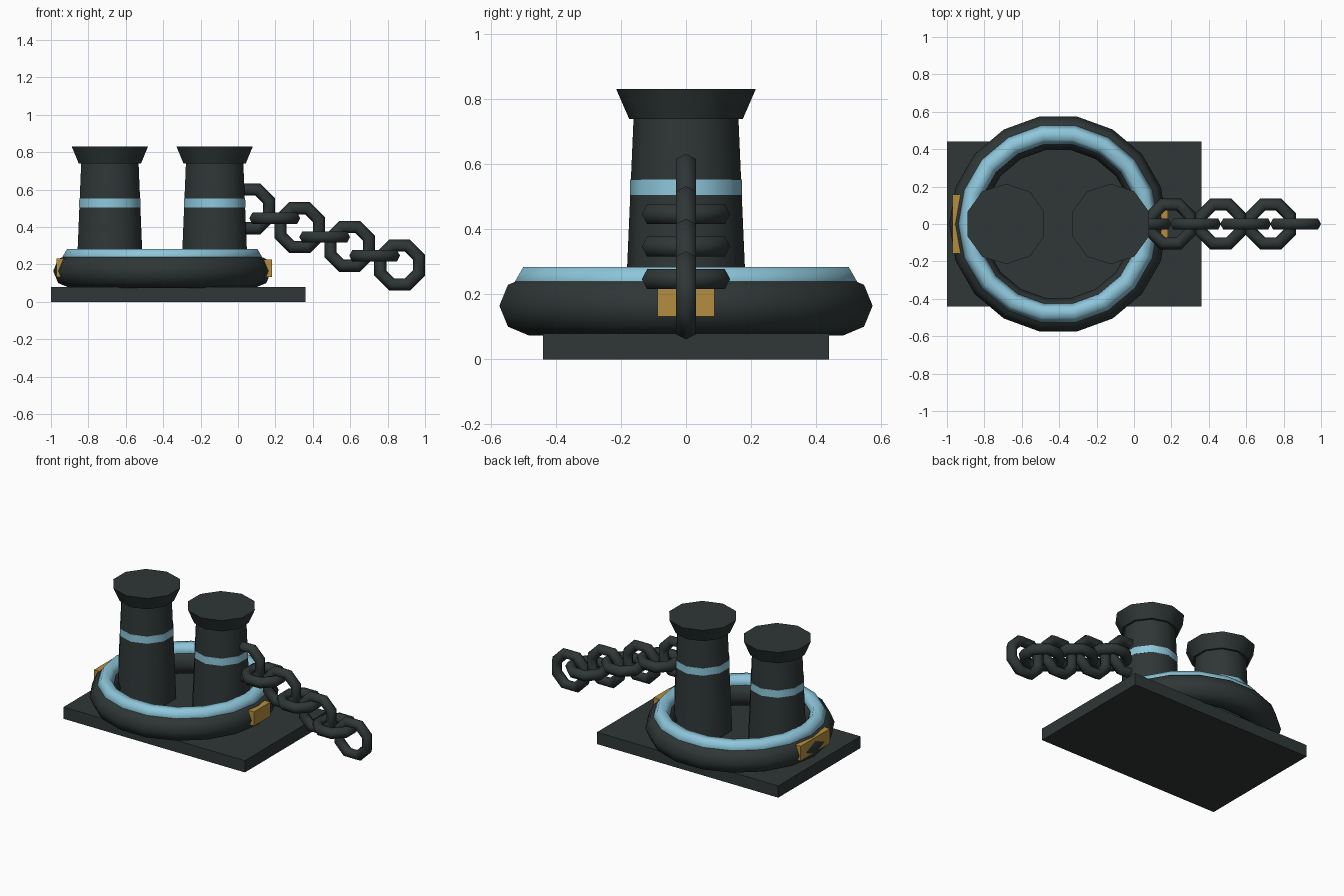
import bpy
from math import pi, radians

cube = bpy.data.objects.get("Cube")
if cube:
    bpy.data.objects.remove(cube, do_unlink=True)


def material(name, rgb):
    m = bpy.data.materials.new(name)
    m.use_nodes = True
    color = (*rgb, 1.0)
    m.diffuse_color = color
    m.node_tree.nodes["Principled BSDF"].inputs["Base Color"].default_value = color
    return m


IRON = material("dark iron", (0.028, 0.038, 0.037))
BLUE = material("pale blue", (0.27, 0.57, 0.71))
GOLD = material("dull gold", (0.46, 0.27, 0.05))


def finish(name, mat):
    ob = bpy.context.object
    ob.name = name
    ob.data.materials.append(mat)
    return ob


def box(name, low, high, mat):
    center = [(a + b) / 2 for a, b in zip(low, high)]
    bpy.ops.mesh.primitive_cube_add(size=1, location=center)
    ob = finish(name, mat)
    ob.scale = [b - a for a, b in zip(low, high)]
    bpy.ops.object.transform_apply(location=False, rotation=False, scale=True)
    return ob


def drum(name, x, z0, z1, r0, r1, mat):
    bpy.ops.mesh.primitive_cone_add(vertices=10, radius1=r0, radius2=r1,
                                    depth=z1 - z0, location=(x, 0, (z0 + z1) / 2))
    bpy.ops.object.shade_smooth_by_angle(angle=radians(40))
    return finish(name, mat)


def ring(name, loc, major, minor, sides, tube_sides, mat, rot=(0, 0, 0)):
    bpy.ops.mesh.primitive_torus_add(major_radius=major, minor_radius=minor,
                                     major_segments=sides, minor_segments=tube_sides,
                                     location=loc, rotation=rot)
    bpy.ops.object.shade_smooth()
    return finish(name, mat)


# Base plate
box("base_plate", (-1, -0.44, 0), (0.36, 0.44, 0.08), IRON)

# Large ring with blue rim, and gold clasps at its ends
RING_X = -0.405
ring("outer_ring", (RING_X, 0, 0.165), 0.492, 0.091, 18, 8, IRON)
ring("blue_rim", (RING_X, 0, 0.24), 0.483, 0.051, 18, 6, BLUE)
box("left_clasp", (0.08, -0.088, 0.132), (0.182, 0.088, 0.228), GOLD)
box("right_clasp", (-0.97, -0.157, 0.132), (-0.89, 0.157, 0.232), GOLD)

# Two bollard posts with flared heads and blue bands
for side, x in (("left", -0.125), ("right", -0.685)):
    drum(side + "_post", x, 0.08, 0.75, 0.19, 0.161, IRON)
    drum(side + "_post_head", x, 0.74, 0.832, 0.175, 0.215, IRON)
    drum(side + "_post_band", x, 0.505, 0.554, 0.173, 0.172, BLUE)

# Sagging chain: links alternate upright and flat
for i in range(7):
    rot = (0, 0, pi / 8) if i % 2 else (pi / 2, pi / 8, 0)
    ring(f"chain_link_{i + 1}", (0.063 + 0.1335 * i, 0, 0.497 - 0.05 * i),
         0.112, 0.035, 8, 6, IRON, rot)
